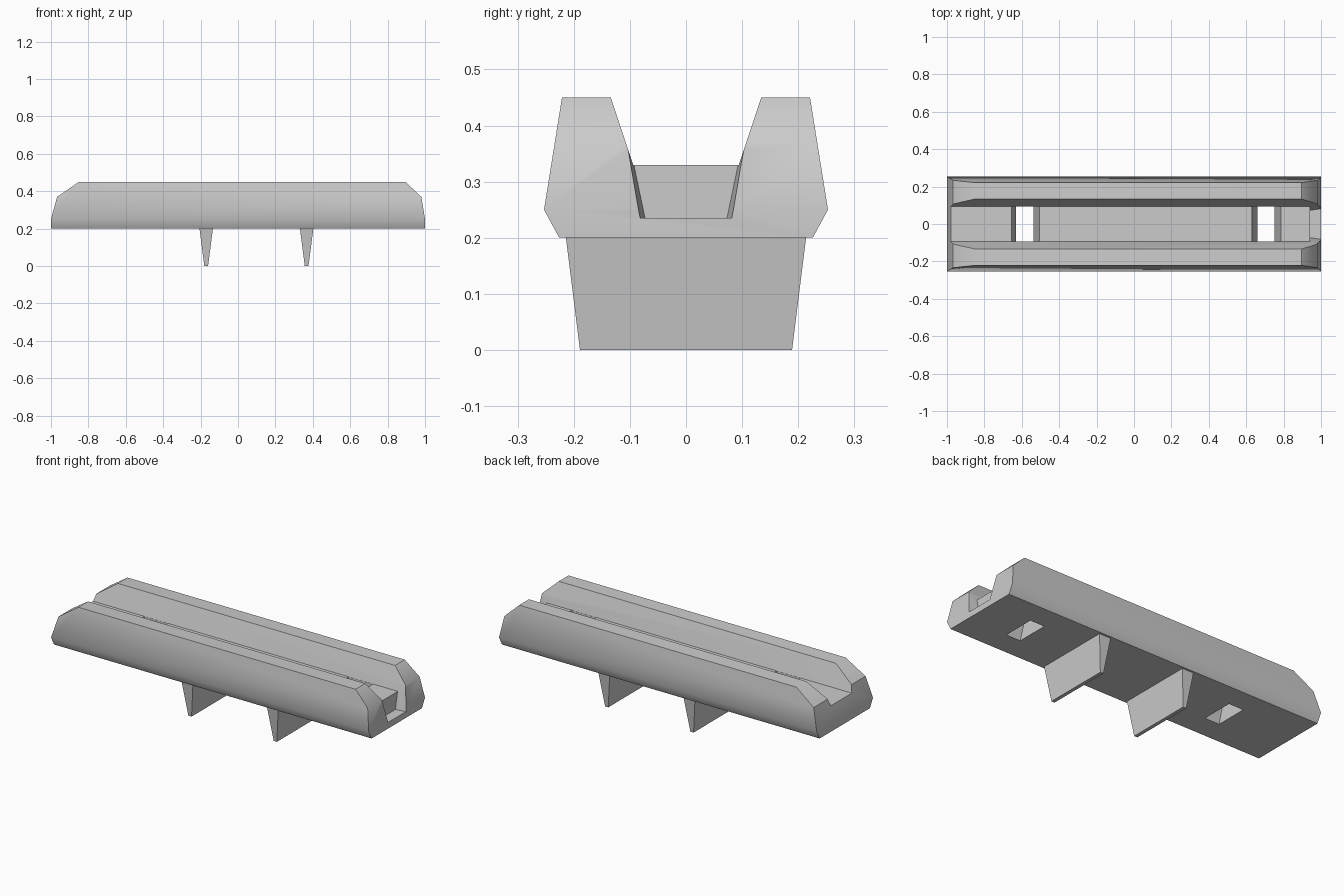
import bpy, bmesh
from math import radians

if "Cube" in bpy.data.objects:
    bpy.data.objects.remove(bpy.data.objects["Cube"])


def loft(name, a, b):
    """Solid between two matching closed outlines of 3D points."""
    bm = bmesh.new()
    va = [bm.verts.new(p) for p in a]
    vb = [bm.verts.new(p) for p in b]
    n = len(a)
    bm.faces.new(va)
    bm.faces.new(vb[::-1])
    for i in range(n):
        j = (i + 1) % n
        bm.faces.new((va[i], vb[i], vb[j], va[j]))
    bmesh.ops.recalc_face_normals(bm, faces=bm.faces)
    mesh = bpy.data.meshes.new(name)
    bm.to_mesh(mesh)
    bm.free()
    obj = bpy.data.objects.new(name, mesh)
    bpy.context.collection.objects.link(obj)
    return obj


def rect(x0, x1, y, z):
    return [(x0, -y, z), (x1, -y, z), (x1, y, z), (x0, y, z)]


def boolean(target, cutter, operation):
    mod = target.modifiers.new(operation, 'BOOLEAN')
    mod.operation = operation
    mod.solver = 'EXACT'
    mod.object = cutter
    bpy.context.view_layer.objects.active = target
    bpy.ops.object.modifier_apply(modifier=mod.name)
    bpy.data.objects.remove(cutter, do_unlink=True)


# Grooved rail: half cross-section mirrored, then run along x
half = [(0.226, 0.2), (0.253, 0.25), (0.221, 0.45), (0.134, 0.45), (0.094, 0.33)]
section = half + [(-y, z) for y, z in half[::-1]]
rail = loft("grooved_rail", [(-1.1, y, z) for y, z in section],
            [(1.1, y, z) for y, z in section])

# Sloped ends: trim the rail to its side silhouette
side = [(-1, 0.1), (1, 0.1), (1, 0.25), (0.98, 0.37), (0.895, 0.45), (0.88, 0.5),
        (-0.83, 0.5), (-0.85, 0.45), (-0.967, 0.37), (-1, 0.25)]
side[4:8] = [(0.895, 0.45), (0.842, 0.5), (-0.778, 0.5), (-0.85, 0.45)]
boolean(rail, loft("end_trim", [(x, -0.4, z) for x, z in side],
                   [(x, 0.4, z) for x, z in side]), 'INTERSECT')

# Flared notch in the right end of the groove
inner = [(0.073, 0.235), (0.0945, 0.338)]
outer = [(0.083, 0.235), (0.109, 0.37)]
rings = [[(x, y, z) for y, z in s] + [(x, -y, z) for y, z in s[::-1]]
         for x, s in ((0.94, inner), (1.01, outer))]
boolean(rail, loft("notch_cutter", *rings), 'DIFFERENCE')

# Tapered slots through the groove floor
for x0, x1, x2, x3 in ((-0.655, -0.63, -0.538, -0.505), (0.63, 0.66, 0.75, 0.785)):
    dl, dr = (x1 - x0) / 13, (x3 - x2) / 13
    boolean(rail, loft("slot_cutter", rect(x1 + dl, x2 - dr, 0.093, 0.19),
                       rect(x0 - dl, x3 + dr, 0.093, 0.34)), 'DIFFERENCE')

bpy.ops.object.select_all(action='DESELECT')
rail.select_set(True)
bpy.context.view_layer.objects.active = rail
bpy.ops.object.shade_smooth_by_angle(angle=radians(40))

# Tapered fins under the rail
for label, x in (("left", -0.17), ("right", 0.367)):
    loft(label + "_fin", rect(x - 0.01, x + 0.01, 0.189, 0),
         rect(x - 0.036, x + 0.036, 0.214, 0.2))
